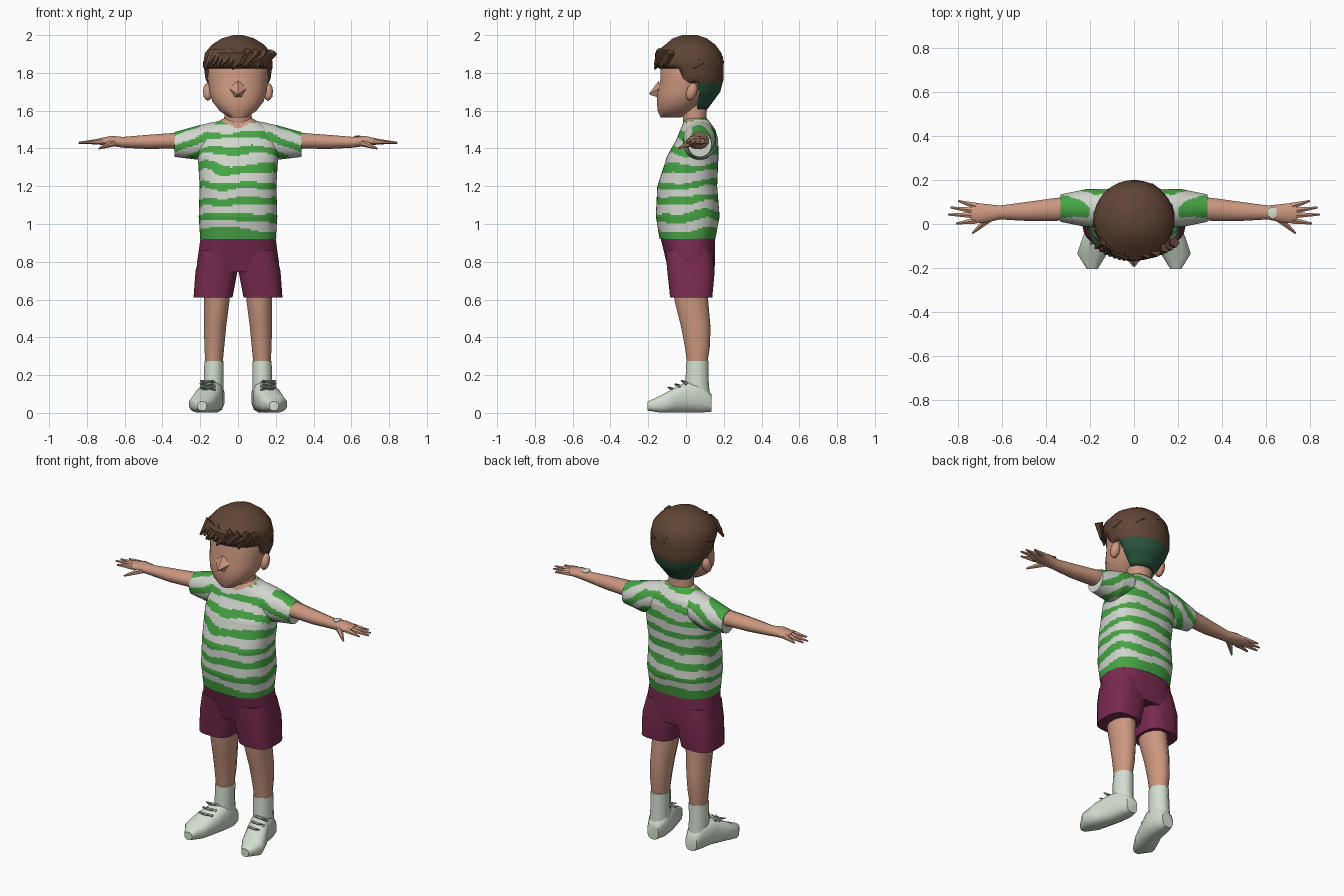
import bpy, bmesh, math, random
from mathutils import Vector, noise

random.seed(4)
if "Cube" in bpy.data.objects:
    bpy.data.objects.remove(bpy.data.objects["Cube"])

made = []


def material(name, r, g, b):
    """Flat material from display values between 0 and 255."""
    m = bpy.data.materials.new(name)
    m.use_nodes = True
    colour = [(v / 255) ** 2.2 for v in (r, g, b)] + [1]
    m.diffuse_color = colour
    bsdf = next(n for n in m.node_tree.nodes if n.type == 'BSDF_PRINCIPLED')
    bsdf.inputs["Base Color"].default_value = colour
    bsdf.inputs["Roughness"].default_value = 0.9
    return m


skin = material("skin", 202, 150, 127)
hair_brown = material("hair brown", 96, 70, 56)
nape_green = material("nape dark green", 46, 86, 64)
shirt_white = material("shirt white", 208, 212, 204)
shirt_green = material("stripe green", 72, 164, 70)
maroon = material("shorts maroon", 120, 46, 80)
shoe_white = material("shoe pale green", 210, 222, 206)
lace_grey = material("lace grey", 150, 162, 148)


def finish(name, bm, mats, mirror=False, rule=None):
    bmesh.ops.recalc_face_normals(bm, faces=bm.faces)
    if rule:
        for f in bm.faces:
            f.material_index = rule(f.calc_center_median())
    mesh = bpy.data.meshes.new(name)
    bm.to_mesh(mesh)
    bm.free()
    for m in mats:
        mesh.materials.append(m)
    ob = bpy.data.objects.new(name, mesh)
    bpy.context.collection.objects.link(ob)
    if mirror:
        ob.modifiers.new("mirror", 'MIRROR').use_mirror_merge = False
    made.append(ob)
    return ob


def loft(name, axis, rings, mats, seg=12, step=1, power=2, mirror=False, rule=None, hide=None):
    """Skin rings (position, a_min, a_max, b_min, b_max) stacked along an axis."""
    rows = [rings[0]]
    for p, q in zip(rings, rings[1:]):
        n = max(1, round(abs(q[0] - p[0]) / step))
        rows += [[u + (v - u) * k / n for u, v in zip(p, q)] for k in range(1, n + 1)]
    bm = bmesh.new()
    loops = []
    for t, a0, a1, b0, b1 in rows:
        loop = []
        for k in range(seg):
            ang = math.tau * (k + 0.5) / seg
            c, s = math.cos(ang), math.sin(ang)
            a = (a0 + a1) / 2 + (a1 - a0) / 2 * math.copysign(abs(c) ** (2 / power), c)
            b = (b0 + b1) / 2 + (b1 - b0) / 2 * math.copysign(abs(s) ** (2 / power), s)
            loop.append(bm.verts.new({'x': (t, a, b), 'y': (a, t, b), 'z': (a, b, t)}[axis]))
        loops.append(loop)
    for lo, hi in zip(loops, loops[1:]):
        for k in range(seg):
            j = (k + 1) % seg
            bm.faces.new((lo[k], lo[j], hi[j], hi[k]))
    bm.faces.new(loops[0])
    bm.faces.new(loops[-1])
    if hide:
        bmesh.ops.recalc_face_normals(bm, faces=bm.faces)
        gone = [f for f in bm.faces if hide(f.calc_center_median())]
        bmesh.ops.delete(bm, geom=gone, context='FACES')
    return finish(name, bm, mats, mirror, rule)


def add_spike(bm, p, q, r0, r1, seg=6):
    """Tapered rod from p to q."""
    p, q = Vector(p), Vector(q)
    d = q - p
    res = bmesh.ops.create_cone(bm, cap_ends=True, segments=seg, radius1=r0, radius2=r1, depth=d.length)
    turn = d.to_track_quat('Z', 'Y')
    for v in res["verts"]:
        v.co = turn @ v.co + (p + q) / 2


def sym(*rows):
    """Rings symmetric about x = 0: (z, half_width, y_min, y_max)."""
    return [(z, -w, w, y0, y1) for z, w, y0, y1 in rows]


# Striped shirt
def stripes(p):
    if abs(p.x) < 0.09 and p.y < 0.07 and p.z > 1.505 + abs(p.x) * 0.45:
        return 2
    if p.z < 0.945:
        return 1
    height = p.z + 0.5 * max(0, abs(p.x) - 0.18)
    bend = 2.4 * noise.noise(p * 5)
    breakup = noise.noise(Vector((p.x * 8, p.y * 8, p.z * 22)))
    return int(math.sin(math.tau * height / 0.085 + bend) + 0.9 * breakup > 0.12)


shirt = [shirt_white, shirt_green, skin]
loft("shirt_body", 'z', sym(
    (0.92, .2, -.14, .155), (1.04, .208, -.16, .178), (1.2, .203, -.152, .165),
    (1.36, .213, -.1, .172), (1.45, .205, -.05, .17), (1.5, .18, -.03, .155),
    (1.535, .12, -.015, .13), (1.56, .075, .0, .11)),
    shirt, seg=112, step=0.009, power=2.5, rule=stripes)
loft("sleeves", 'x', [
    (.06, .0, .13, 1.4, 1.55), (.13, -.02, .16, 1.36, 1.54),
    (.21, -.015, .16, 1.34, 1.522), (.335, .01, .135, 1.355, 1.487)],
    shirt, seg=64, step=0.008, mirror=True, rule=stripes)

# Shorts
loft("shorts_waist", 'z', sym(
    (0.745, .21, -.09, .15), (0.8, .218, -.105, .155), (0.935, .198, -.138, .153)),
    [maroon], seg=24, power=2.6)
loft("shorts_legs", 'z', [
    (.612, .028, .236, -.085, .14), (.75, .002, .226, -.1, .153), (.86, .002, .2, -.11, .14)],
    [maroon], seg=20, power=3, mirror=True)

# Legs, socks and shoes
loft("legs", 'z', [
    (.26, .08, .175, .005, .115), (.36, .07, .18, -.01, .13),
    (.46, .06, .182, -.03, .132), (.6, .042, .182, -.065, .12), (.72, .04, .19, -.07, .12)],
    [skin], mirror=True)
loft("socks", 'z', [
    (.08, .075, .185, -.01, .13), (.17, .076, .182, -.005, .122), (.275, .074, .18, .0, .12)],
    [shoe_white], mirror=True)
loft("shoes", 'y', [
    (.135, .09, .165, .005, .1), (.08, .07, .19, .0, .16), (.0, .078, .205, .0, .165),
    (-.06, .095, .235, .0, .135), (-.135, .12, .26, .0, .092), (-.205, .165, .215, .012, .06)],
    [shoe_white], power=2.7, mirror=True)
bm = bmesh.new()
for y, z in ((-.07, .135), (-.035, .152), (0, .17)):
    add_spike(bm, (.12, y, z - .01), (.2, y - .02, z), .009, .004, 4)
    add_spike(bm, (.2, y, z - .015), (.13, y - .025, z), .009, .004, 4)
finish("shoe_laces", bm, [lace_grey], mirror=True)

# Arms and hands
loft("arms", 'x', [
    (.25, .02, .13, 1.39, 1.49), (.36, .012, .12, 1.398, 1.482), (.48, .012, .103, 1.396, 1.473),
    (.61, .02, .085, 1.403, 1.462), (.67, .005, .092, 1.412, 1.468),
    (.74, .0, .1, 1.42, 1.452)], [skin], mirror=True)
bm = bmesh.new()
for x, y, base in ((.8, .105, .082), (.835, .075, .06), (.845, .043, .04), (.81, .002, .016)):
    add_spike(bm, (.72, base, 1.437), (x, y, 1.43), .017, .005)
add_spike(bm, (.66, .025, 1.43), (.735, -.042, 1.4), .02, .005)
finish("fingers", bm, [skin], mirror=True)
loft("wrist_patch", 'x', [
    (.612, .035, .07, 1.459, 1.466), (.63, .02, .08, 1.459, 1.468), (.648, .035, .07, 1.46, 1.469)],
    [shoe_white], seg=10)

# Head
loft("neck", 'z', sym((1.47, .085, -.01, .12), (1.55, .076, -.018, .11), (1.66, .072, -.03, .115)), [skin])
loft("head", 'z', sym(
    (1.563, .045, -.135, -.03), (1.6, .1, -.152, .04), (1.65, .138, -.155, .1),
    (1.7, .154, -.153, .15), (1.76, .16, -.138, .165), (1.84, .165, -.135, .17),
    (1.92, .13, -.11, .13)), [skin], seg=20, power=2.2)
bm = bmesh.new()
add_spike(bm, (0, -.13, 1.705), (0, -.192, 1.688), .055, .006, 5)
finish("nose", bm, [skin])
bm = bmesh.new()
bmesh.ops.create_icosphere(bm, subdivisions=2, radius=1)
for v in bm.verts:
    v.co = Vector((.16 + v.co.x * .026, .03 + v.co.y * .03 + v.co.z * .01, 1.7 + v.co.z * .048))
finish("ears", bm, [skin], mirror=True)


# Hair cap with an open face, sideburns and a green nape
def bare(p):
    if p.y < -.03:
        return p.z < 1.825
    if p.y < .015:
        return p.z < 1.725
    return p.y < .06 and p.z < 1.75


hair = loft("hair", 'z', sym(
    (1.61, .075, .0, .115), (1.7, .14, -.06, .182), (1.77, .173, -.11, .2),
    (1.85, .184, -.16, .2), (1.905, .176, -.165, .188), (1.95, .138, -.11, .155),
    (1.983, .085, -.07, .11), (2.0, .025, -.02, .06)),
    [hair_brown, nape_green], seg=40, step=0.025,
    rule=lambda p: int(p.z < 1.74 and p.y > .065), hide=bare)
shell = hair.modifiers.new("thickness", 'SOLIDIFY')
shell.thickness = 0.03
shell.offset = -1

# Loose locks over the crown and along the fringe
bm = bmesh.new()
for k in range(60):
    ang = random.uniform(0, math.tau)
    lift = random.uniform(.15, 1.2)
    side = Vector((-math.sin(ang), math.cos(ang), 0))
    out = Vector((math.cos(ang) * math.cos(lift), math.sin(ang) * math.cos(lift), math.sin(lift)))
    root = Vector((0, .02, 1.82)) + Vector((out.x * .17, out.y * .17, out.z * .16))
    tip = root + side * random.uniform(-.07, .07) + out * .012 - Vector((0, 0, .03))
    add_spike(bm, root, tip, .022, .003, 4)
for k in range(16):
    x = -.16 + k * .021
    y = -.155 + 2.2 * x * x
    root = (x + .03, y + .02, 1.9 + random.uniform(-.02, .02))
    add_spike(bm, root, (x - .015, y - .01, 1.835 + random.uniform(-.015, .025)), .026, .006, 5)
finish("hair_locks", bm, [hair_brown])

# Soft shading with sharp creases kept
bpy.ops.object.select_all(action='DESELECT')
for ob in made:
    ob.select_set(True)
bpy.context.view_layer.objects.active = made[0]
bpy.ops.object.shade_smooth_by_angle(angle=math.radians(50))
